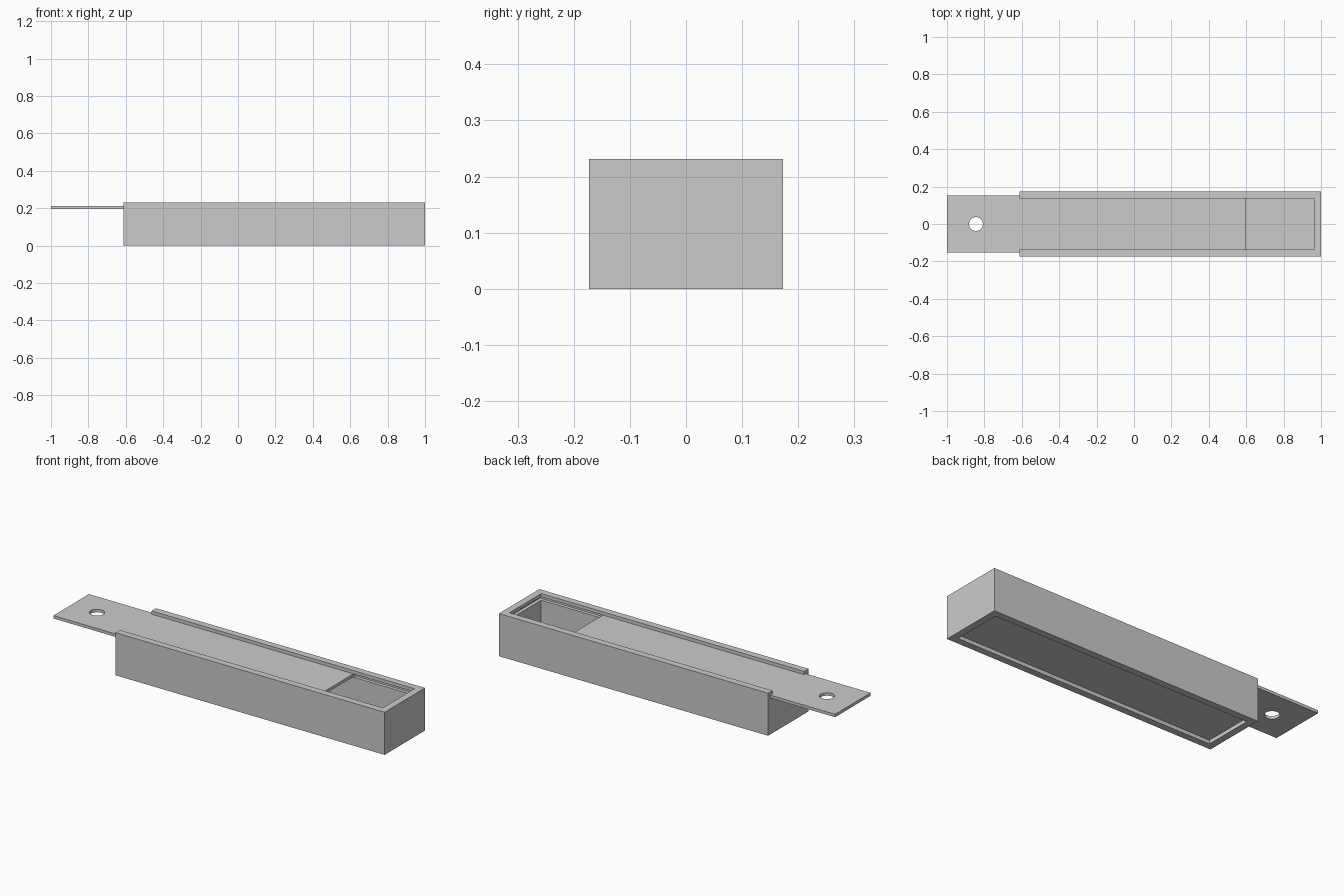
import bpy
import bmesh
from mathutils import Vector

if "Cube" in bpy.data.objects:
    bpy.data.objects.remove(bpy.data.objects["Cube"])


def block(name, lo, hi):
    """Axis-aligned box between two corners."""
    lo, hi = Vector(lo), Vector(hi)
    bm = bmesh.new()
    bmesh.ops.create_cube(bm, size=1)
    for v in bm.verts:
        v.co = (lo + hi) / 2 + v.co * (hi - lo)
    return finish(name, bm)


def finish(name, bm):
    mesh = bpy.data.meshes.new(name)
    bm.to_mesh(mesh)
    bm.free()
    obj = bpy.data.objects.new(name, mesh)
    bpy.context.collection.objects.link(obj)
    return obj


def cut(target, cutter):
    """Subtract the cutter, apply, and remove it."""
    cutter.hide_render = True
    mod = target.modifiers.new("cut", 'BOOLEAN')
    mod.operation = 'DIFFERENCE'
    mod.solver = 'EXACT'
    mod.object = cutter
    bpy.context.view_layer.objects.active = target
    bpy.ops.object.modifier_apply(modifier=mod.name)
    bpy.data.objects.remove(cutter)


X0, X1, W, H = -0.613, 1.0, 0.173, 0.231   # case extents
IN_X0, IN_X1, IN_W = -0.576, 0.963, 0.136  # inner walls
SLOT_Z0, SLOT_Z1 = 0.195, 0.213            # lid groove

# Case: cavity, lid groove, top opening and recessed underside
case = block("case", (X0, -W, 0), (X1, W, H))
cut(case, block("cavity_cutter", (IN_X0, -IN_W, 0.037), (IN_X1, IN_W, 0.204)))
cut(case, block("groove_cutter", (X0 - 0.1, -0.154, SLOT_Z0), (0.982, 0.154, SLOT_Z1)))
cut(case, block("opening_cutter", (X0 - 0.1, -IN_W, 0.204), (IN_X1, IN_W, H + 0.1)))
cut(case, block("underside_cutter", (IN_X0, -IN_W, -0.1), (IN_X1, IN_W, 0.02)))

# Sliding lid, partly pulled out, with a round finger hole
lid = block("sliding_lid", (-1.0, -0.152, 0.196), (0.595, 0.152, 0.212))
bm = bmesh.new()
bmesh.ops.create_cone(bm, cap_ends=True, segments=48, radius1=0.037, radius2=0.037, depth=0.2)
bmesh.ops.translate(bm, verts=bm.verts, vec=(-0.845, 0, 0.204))
cut(lid, finish("finger_hole_cutter", bm))
